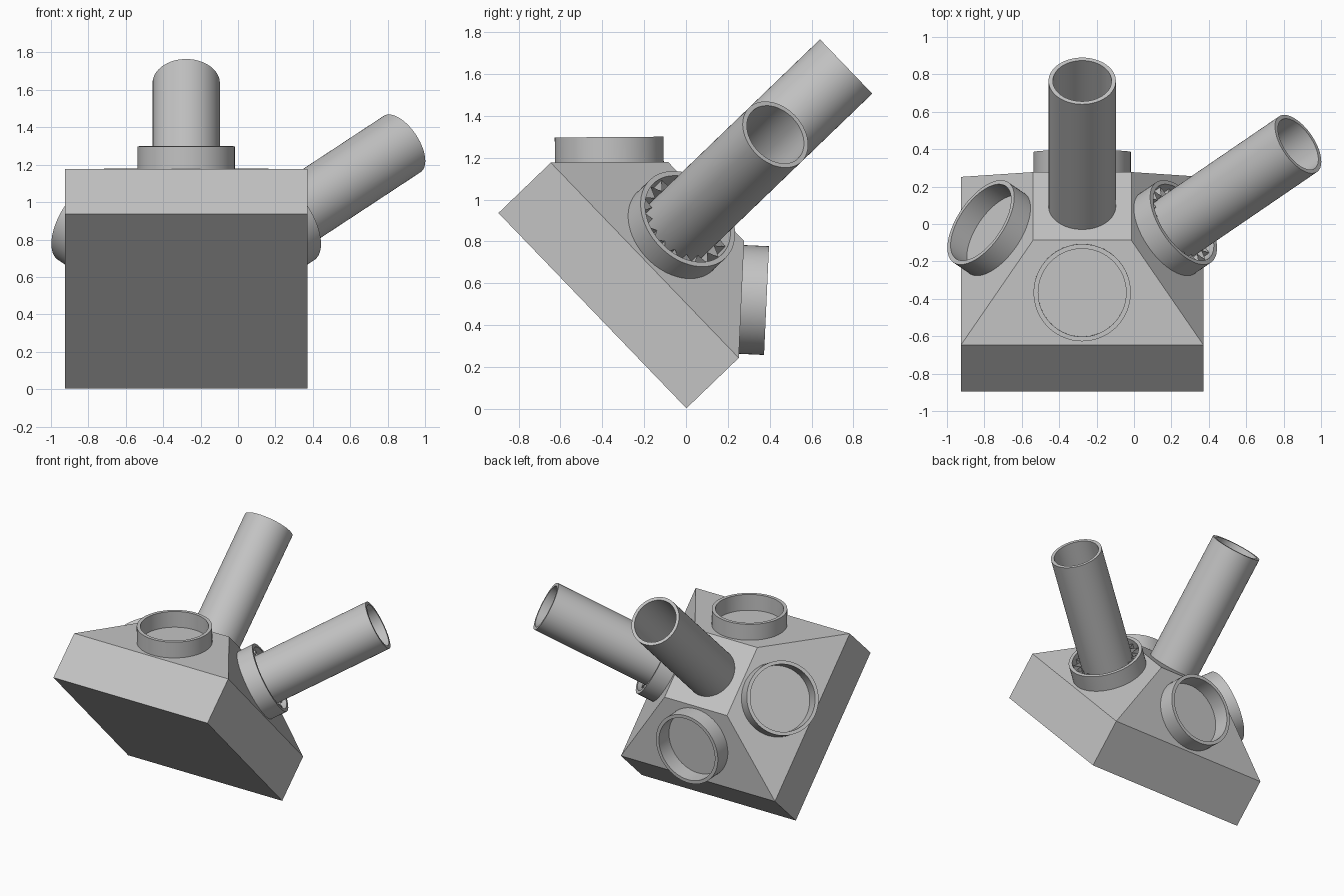
import bpy, bmesh, math
from mathutils import Matrix, Vector

if "Cube" in bpy.data.objects:
    bpy.data.objects.remove(bpy.data.objects["Cube"])

grey = bpy.data.materials.new("light_grey")
grey.use_nodes = True
grey.diffuse_color = (0.55, 0.55, 0.55, 1)
grey.node_tree.nodes["Principled BSDF"].inputs["Base Color"].default_value = (0.55, 0.55, 0.55, 1)

# Tilted frame: the base lies in the local xy plane, the tubes rise along local z
up = Vector((0, 0.72, 0.693)).normalized()
right = Vector((1, 0, 0))
FRAME = Matrix.Translation((-0.277, -0.447, 0.469)) @ Matrix(
    (right, up.cross(right), up)).transposed().to_4x4()

BASE, TOP = 0.6475, 0.2625          # half widths of block and top face
EDGE, HEIGHT = 0.347, 0.753         # where the slopes start and end
SLOPE = math.atan2(HEIGHT - EDGE, BASE - TOP)


def finish(name, bm, matrix, smooth=False):
    bmesh.ops.recalc_face_normals(bm, faces=bm.faces)
    mesh = bpy.data.meshes.new(name)
    bm.to_mesh(mesh)
    bm.free()
    mesh.materials.append(grey)
    obj = bpy.data.objects.new(name, mesh)
    bpy.context.collection.objects.link(obj)
    obj.matrix_world = matrix
    if smooth:
        bpy.ops.object.select_all(action='DESELECT')
        obj.select_set(True)
        bpy.context.view_layer.objects.active = obj
        bpy.ops.object.shade_smooth_by_angle(angle=math.radians(35))
    return obj


def pipe(name, outer, inner, length, matrix, sides=64):
    """Hollow cylinder standing on the local xy plane."""
    bm = bmesh.new()
    profile = [(outer, 0), (outer, length), (inner, length), (inner, 0)]
    loops = []
    for r, z in profile:
        loops.append([bm.verts.new((r * math.cos(a), r * math.sin(a), z))
                      for a in (math.tau * i / sides for i in range(sides))])
    for k in range(4):
        low, high = loops[k], loops[(k + 1) % 4]
        for i in range(sides):
            j = (i + 1) % sides
            bm.faces.new((low[i], low[j], high[j], high[i]))
    return finish(name, bm, matrix, True)


def folded_collar(name, inner, outer, bottom, top, matrix, folds=18):
    """Zigzag band that fills the gap between a tube and its socket."""
    bm = bmesh.new()
    count = folds * 2
    pairs = []
    for i in range(count):
        a = math.tau * i / count
        r = outer if i % 2 else inner
        pairs.append([bm.verts.new((r * math.cos(a), r * math.sin(a), z))
                      for z in (bottom, top)])
    for i in range(count):
        a, b = pairs[i], pairs[(i + 1) % count]
        bm.faces.new((a[0], b[0], b[1], a[1]))
    return finish(name, bm, matrix)


# Body: square block with a truncated pyramid on it
bm = bmesh.new()
layers = []
for half, z in ((BASE, 0), (BASE, EDGE), (TOP, HEIGHT)):
    layers.append([bm.verts.new((sx * half, sy * half, z))
                   for sx, sy in ((-1, -1), (1, -1), (1, 1), (-1, 1))])
for low, high in zip(layers, layers[1:]):
    for i in range(4):
        j = (i + 1) % 4
        bm.faces.new((low[i], low[j], high[j], high[i]))
bm.faces.new(layers[0][::-1])
bm.faces.new(layers[-1])
finish("body", bm, FRAME)

# One round socket in the middle of every slope
middle = Matrix.Translation(((BASE + TOP) / 2, 0, (EDGE + HEIGHT) / 2))
lean = Matrix.Rotation(SLOPE, 4, 'Y')
seats = {}
for i, side in enumerate(("left", "upper", "right", "lower")):
    seats[side] = FRAME @ Matrix.Rotation(i * math.pi / 2, 4, 'Z') @ middle @ lean
    pipe(side + "_socket", 0.26, 0.235, 0.12, seats[side])

# Tubes: one on the top face, one held in the left socket
pipe("top_tube", 0.18, 0.157, 0.929, FRAME @ Matrix.Translation((0, 0, HEIGHT)))
pipe("left_tube", 0.18, 0.157, 0.964, seats["left"])
folded_collar("left_tube_collar", 0.182, 0.234, 0, 0.09, seats["left"])
